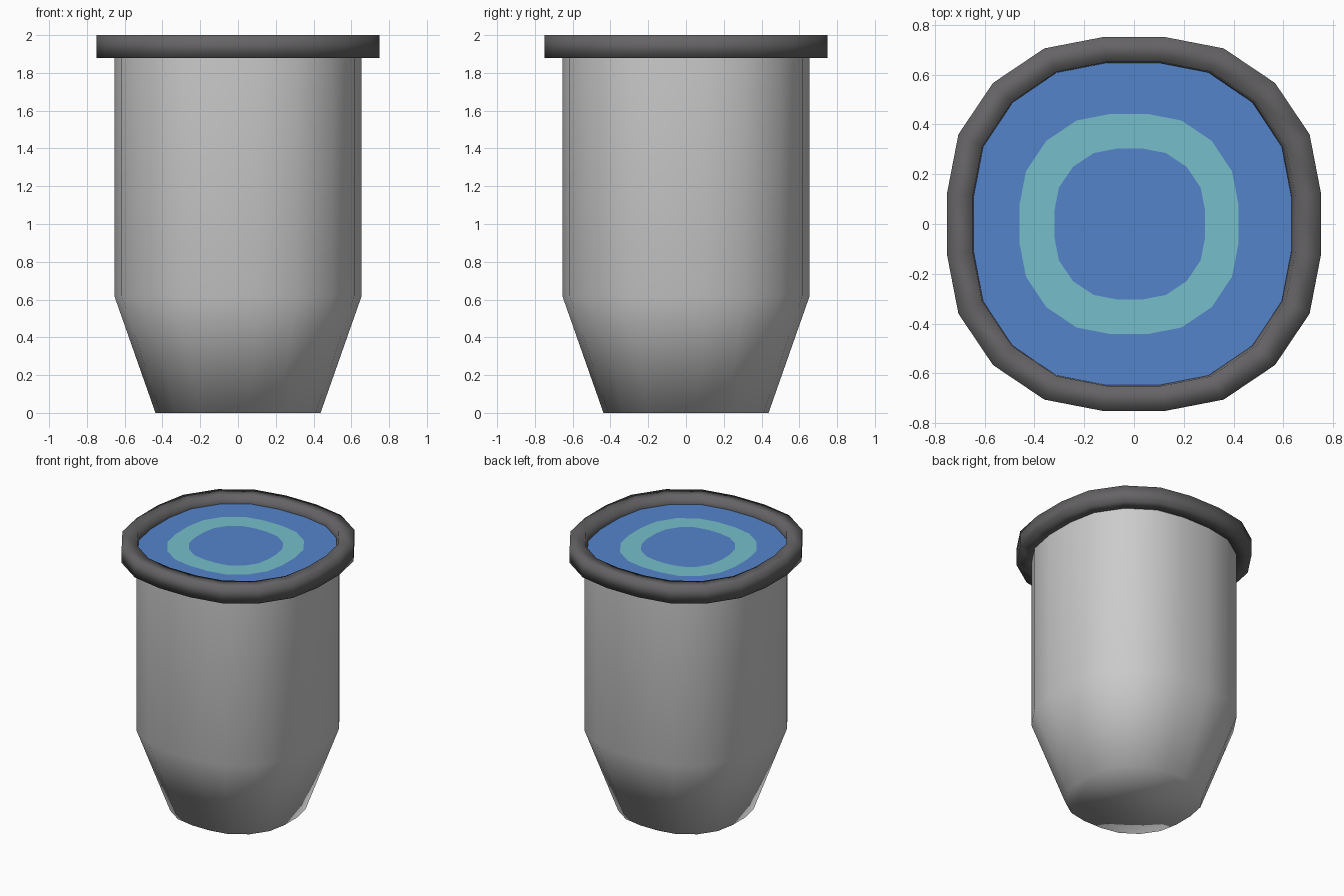
import bpy

if "Cube" in bpy.data.objects:
    bpy.data.objects.remove(bpy.data.objects["Cube"])

# One quadrant of the rounded-square outline (unit half width), mirrored to 20 points
QUAD = [(1.0, 0.17), (0.94, 0.48), (0.755, 0.755), (0.48, 0.94), (0.17, 1.0)]
OUTLINE = (QUAD + [(-x, y) for x, y in reversed(QUAD)]
           + [(-x, -y) for x, y in QUAD] + [(x, -y) for x, y in reversed(QUAD)])
N = len(OUTLINE)


def material(name, rgb):
    mat = bpy.data.materials.new(name)
    mat.diffuse_color = (*rgb, 1)
    mat.use_nodes = True
    mat.node_tree.nodes["Principled BSDF"].inputs["Base Color"].default_value = mat.diffuse_color
    return mat


def loft(name, rings, cap_start=False, cap_end=False, closed=False, mats=(), bands=()):
    """Join outline rings (half x, half y, z, centre x) into a smooth skin."""
    verts = [(cx + x * sx, y * sy, z) for sx, sy, z, cx in rings for x, y in OUTLINE]
    faces, slots = [], []
    count = len(rings)
    for r in range(count if closed else count - 1):
        a, b = r * N, ((r + 1) % count) * N
        for i in range(N):
            j = (i + 1) % N
            faces.append((a + i, a + j, b + j, b + i))
            slots.append(bands[r] if bands else 0)
    if cap_start:
        faces.append(tuple(reversed(range(N))))
        slots.append(0)
    if cap_end:
        faces.append(tuple(range((count - 1) * N, count * N)))
        slots.append(0)
    mesh = bpy.data.meshes.new(name)
    mesh.from_pydata(verts, [], faces)
    for m in mats:
        mesh.materials.append(m)
    for poly, s in zip(mesh.polygons, slots):
        poly.material_index = s
        poly.use_smooth = True
    mesh.update()
    obj = bpy.data.objects.new(name, mesh)
    bpy.context.collection.objects.link(obj)
    return obj


dark = material("dark_grey", (0.13, 0.125, 0.13))
blue = material("blue", (0.09, 0.23, 0.60))
teal = material("teal", (0.18, 0.52, 0.60))

# Tapered cup wall with closed base
loft("cup_body", [(0.437, 0.437, 0, 0), (0.655, 0.655, 0.62, 0), (0.655, 0.655, 1.9, 0)],
     cap_start=True)

# Thick rim around the mouth
loft("rim", [(0.75, 0.75, 1.88, 0), (0.75, 0.75, 2.0, 0),
             (0.648, 0.65, 2.0, 0), (0.63, 0.643, 1.88, -0.01)],
     closed=True, mats=[dark])

# Liquid surface with a teal ring
loft("liquid", [(0.64, 0.647, 1.94, -0.008), (0.44, 0.442, 1.94, -0.02),
                (0.303, 0.303, 1.94, -0.017)],
     cap_end=True, mats=[blue, teal], bands=[0, 1])
